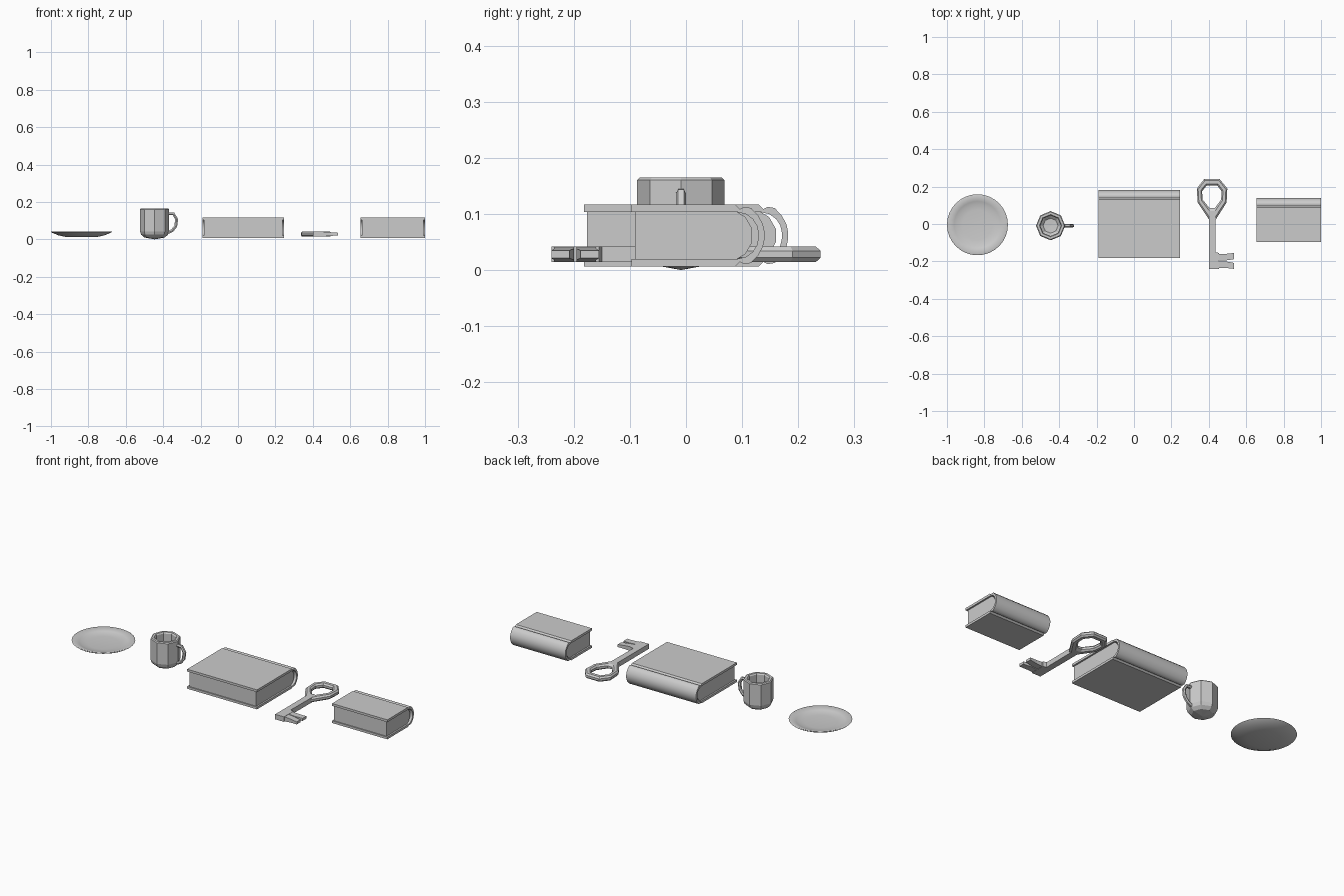
import bpy, bmesh, math
from mathutils import Vector, Matrix

if "Cube" in bpy.data.objects:
    bpy.data.objects.remove(bpy.data.objects["Cube"])


def finish(name, bm, loc=(0, 0, 0), smooth=None):
    bmesh.ops.remove_doubles(bm, verts=bm.verts, dist=1e-5)
    bmesh.ops.recalc_face_normals(bm, faces=bm.faces)
    me = bpy.data.meshes.new(name)
    bm.to_mesh(me)
    bm.free()
    ob = bpy.data.objects.new(name, me)
    ob.location = loc
    bpy.context.collection.objects.link(ob)
    if smooth:
        bpy.ops.object.select_all(action='DESELECT')
        ob.select_set(True)
        bpy.context.view_layer.objects.active = ob
        bpy.ops.object.shade_smooth_by_angle(angle=math.radians(smooth))
    return ob


def lathe(name, profile, sides, loc, smooth=None):
    bm = bmesh.new()
    vs = [bm.verts.new((r, 0, z)) for r, z in profile]
    es = [bm.edges.new(p) for p in zip(vs, vs[1:])]
    bmesh.ops.spin(bm, geom=vs + es, cent=(0, 0, 0), axis=(0, 0, 1),
                   angle=math.tau, steps=sides)
    return finish(name, bm, loc, smooth)


def loft(name, sections, closed=False, smooth=None):
    """Bridge matching point loops; cap the ends unless closed."""
    bm = bmesh.new()
    rings = [[bm.verts.new(p) for p in s] for s in sections]
    n = len(rings[0])
    pairs = list(zip(rings, rings[1:]))
    if closed:
        pairs.append((rings[-1], rings[0]))
    else:
        bm.faces.new(rings[0])
        bm.faces.new(rings[-1])
    for a, b in pairs:
        for i in range(n):
            j = (i + 1) % n
            bm.faces.new((a[i], a[j], b[j], b[i]))
    return finish(name, bm, smooth=smooth)


# plate
lathe("plate", [(0, .012), (.085, .013), (.125, .022), (.158, .036), (.163, .040),
                (.158, .043), (.125, .032), (.11, .027), (.08, .024), (0, .023)],
      32, (-.837, -.004, 0), 50)

# cup
CX, CY = -.446, -.009
lathe("cup_body", [(0, 0), (.055, .01), (.072, .025), (.078, .042), (.078, .16), (.073, .165),
                   (.06, .165), (.055, .158), (.055, .035), (.04, .022), (0, .02)],
      8, (CX, CY, 0))
path = [(-.385, .137), (-.345, .136), (-.328, .108), (-.333, .07), (-.353, .046), (-.388, .031)]
sections = []
for i, p in enumerate(path):
    t = Vector(path[min(i + 1, 5)]) - Vector(path[max(i - 1, 0)])
    n = Vector((-t.y, t.x)).normalized() * .008
    sections.append([(p[0] + s * n.x, CY + y, p[1] + s * n.y)
                     for s, y in ((1, -.005), (1, .005), (0, .009),
                                  (-1, .005), (-1, -.005), (0, -.009))])
loft("cup_handle", sections)


# books: a wrapped cover with rounded spine, and a page block
def book(name, x0, x1, y0, y1):
    zc = .0615
    outer = [(y0, .055), (y1 - .052, .055), (y1 - .044, .047), (y1 - .036, .051),
             (y1 - .024, .049), (y1 - .011, .035), (y1 - .003, .02), (y1, .006)]
    inner = [(y1 - .011, .005), (y1 - .014, .018), (y1 - .021, .029), (y1 - .033, .038),
             (y1 - .05, .042), (y0, .042)]

    def flip(pts):
        return [(y, -z) for y, z in reversed(pts)]

    def extrude(part, prof, a, b, smooth):
        loft(part, [[(x, y, zc + z) for y, z in prof] for x in (a, b)], smooth=smooth)

    extrude(name + "_cover", outer + flip(outer) + flip(inner) + inner, x0, x1, 40)
    half = [(y0 + .006, .0425), (y1 - .05, .0425), (y1 - .034, .033), (y1 - .022, .012)]
    extrude(name + "_pages", half + flip(half), x0 + .009, x1 - .009, 30)


book("large_book", -.19, .246, -.182, .182)
book("small_book", .655, 1.0, -.097, .14)

# key ring (bow)
KZ, H = .028, .014
out_pts = [(.375, .24), (.458, .24), (.499, .19), (.495, .115),
           (.438, .025), (.40, .025), (.34, .115), (.336, .19)]
in_pts = [(.388, .205), (.446, .205), (.468, .175), (.466, .13),
          (.432, .085), (.404, .085), (.367, .13), (.364, .175)]
sections = []
for o, i in zip(out_pts, in_pts):
    o, i = Vector(o), Vector(i)
    sections.append([(*o.lerp(i, f), KZ + z) for f, z in
                     ((0, .006), (.25, H), (.75, H), (1, .006),
                      (1, -.006), (.75, -H), (.25, -H), (0, -.006))])
loft("key_bow", sections, closed=True)

# key shaft with a wider foot
shaft = [(.40, .05), (.437, .05), (.435, -.15), (.455, -.155), (.455, -.24), (.40, -.24)]
loft("key_shaft", [[(x, y, KZ + z) for x, y in shaft] for z in (-H, H)])

# key teeth, thinning and flaring outwards
for i, (a, b, c, d) in enumerate([(-.195, -.16, -.188, -.155), (-.235, -.2, -.24, -.208)]):
    loft(f"key_tooth_{i + 1}",
         [[(x, lo, KZ - h), (x, hi, KZ - h), (x, hi, KZ + h), (x, lo, KZ + h)]
          for x, lo, hi, h in ((.45, a, b, .013), (.49, a, b, .01), (.535, c, d, .007))])
